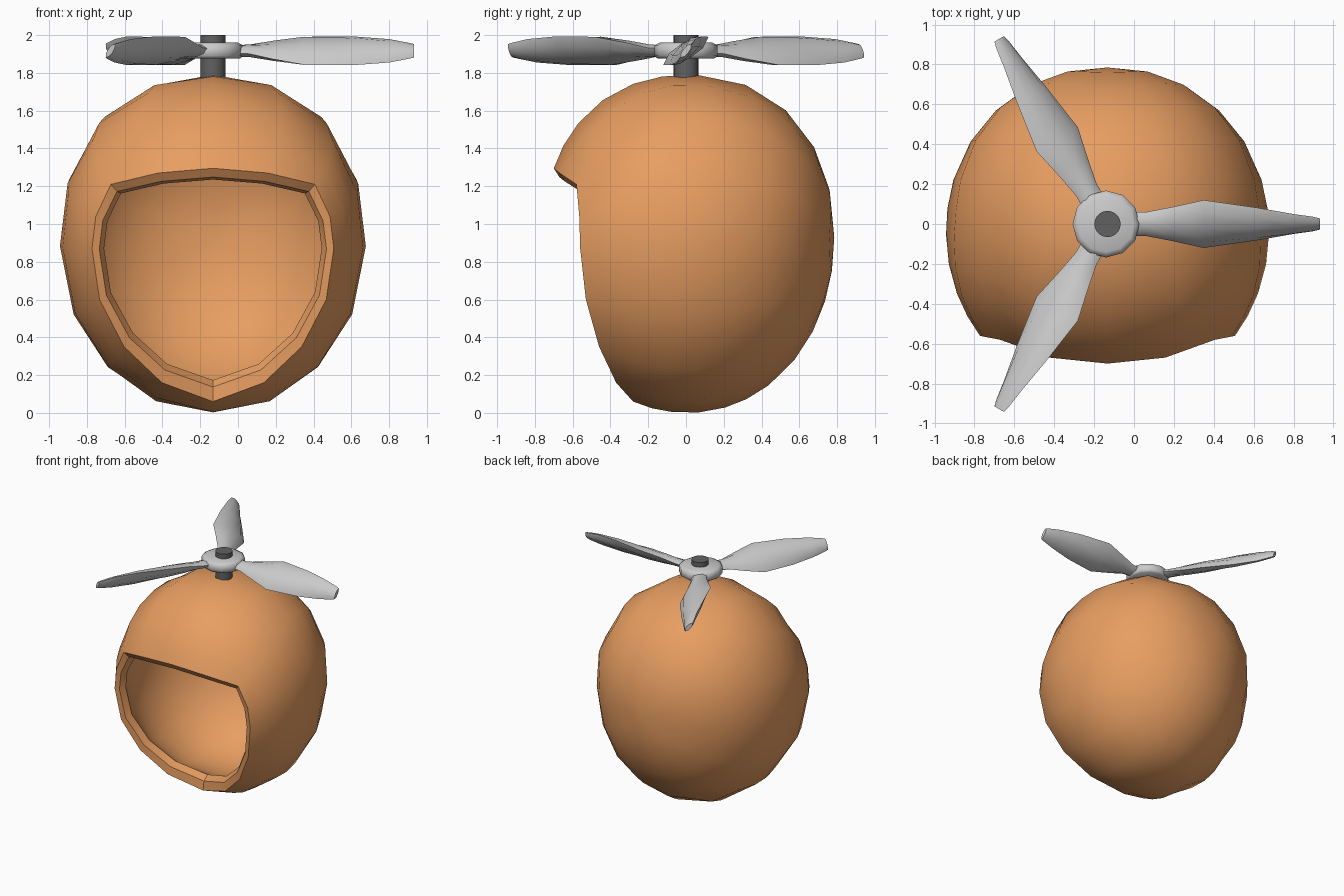
import bpy, bmesh, math
from mathutils import Vector, Matrix

if "Cube" in bpy.data.objects:
    bpy.data.objects.remove(bpy.data.objects["Cube"])

CX = -0.133
CENTRE = Vector((CX, 0, 0.93))


def material(name, colour):
    m = bpy.data.materials.new(name)
    m.diffuse_color = colour
    m.use_nodes = True
    m.node_tree.nodes["Principled BSDF"].inputs["Base Color"].default_value = m.diffuse_color
    return m


def finish(bm, name, mat=None, angle=35):
    bmesh.ops.recalc_face_normals(bm, faces=bm.faces)
    me = bpy.data.meshes.new(name)
    bm.to_mesh(me)
    bm.free()
    ob = bpy.data.objects.new(name, me)
    bpy.context.collection.objects.link(ob)
    if mat:
        me.materials.append(mat)
    bpy.ops.object.select_all(action='DESELECT')
    ob.select_set(True)
    bpy.context.view_layer.objects.active = ob
    bpy.ops.object.shade_smooth_by_angle(angle=math.radians(angle))
    return ob


def loft(bm, rings, start=None, end=None):
    """Skin equal-sized rings; ends close with a pole point or a flat cap."""
    loops = [[bm.verts.new(p) for p in r] for r in rings]
    n = len(loops[0])
    for a, b in zip(loops, loops[1:]):
        for i in range(n):
            j = (i + 1) % n
            bm.faces.new((a[i], a[j], b[j], b[i]))
    for loop, pole in ((loops[0], start), (loops[-1], end)):
        if pole is None:
            bm.faces.new(loop)
        else:
            v = bm.verts.new(pole)
            for i in range(n):
                bm.faces.new((loop[i], loop[(i + 1) % n], v))


def egg_radius(d, inset):
    """Distance from the centre to the egg surface along direction d."""
    up = d.z > 0
    p = 2.18 if up else 2.06
    axes = (0.792 - inset, 0.785 - inset, (0.866 if up else 0.934) - inset)
    return sum(abs(c / a) ** p for c, a in zip(d, axes)) ** (-1 / p)


# Spoke angles around the egg, clockwise from the top
half_turn = [0, 21, 42, 68, 93, 119, 141, 161, 180]
spokes = [math.radians(a) for a in half_turn + [360 - a for a in half_turn[-2:0:-1]]]
SWEEP = [0, .06, .125, .205, .285, .355, .435, .55, .66, .77, .88]


def shell_rings(rim, inset):
    """Rings sweeping from the face opening round to the back of the egg."""
    rings = []
    for t in SWEEP:
        ring = []
        for p, target in zip(rim, spokes):
            v = p - CENTRE
            d0 = v.normalized()
            flare = v.length / egg_radius(d0, inset)
            a0 = math.atan2(d0.x, d0.z) % math.tau
            a = a0 + (target - a0) * min(1, t * 3)
            theta = math.acos(d0.y) * (1 - t)
            d = Vector((math.sin(theta) * math.sin(a), math.cos(theta),
                        math.sin(theta) * math.cos(a)))
            ring.append(CENTRE + d * egg_radius(d, inset) * (1 + (flare - 1) * (1 - t) ** 3))
        rings.append(ring)
    return rings


# Helmet shell: outer skin, stepped lip of the face opening, inner skin
half = [(0, -.70, 1.295), (.29, -.67, 1.27), (.54, -.58, 1.21),
        (.62, -.565, 1.04), (.64, -.56, .87), (.60, -.53, .60),
        (.47, -.46, .35), (.27, -.37, .16), (0, -.28, .06)]
full = half + [(-x, y, z) for x, y, z in half[-2:0:-1]]
rim = [Vector((CX + x, y, z)) for x, y, z in full]


def lip(sx, sz, zc, depth, extra):
    return [Vector((CX + (p.x - CX) * sx,
                    p.y + depth + extra * max(0, (p.z - 1.05) / .25),
                    zc + (p.z - zc) * sz)) for p in rim]


inner_rim = lip(.90, .86, .87, .06, .04)
rings = (shell_rings(rim, 0)[::-1] + [lip(.94, .90, .83, .01, .02)]
         + shell_rings(inner_rim, .05))
bm = bmesh.new()
loft(bm, rings, Vector((CX, .785, .93)), Vector((CX, .735, .93)))
finish(bm, "helmet_shell", material("orange", (.80, .34, .12, 1)))

# Shaft on top of the helmet
bm = bmesh.new()
bmesh.ops.create_cone(bm, cap_ends=True, segments=20, radius1=.066, radius2=.066,
                      depth=.25, matrix=Matrix.Translation((CX, 0, 1.875)))
finish(bm, "propeller_shaft", material("dark_grey", (.12, .12, .12, 1)))

# Hub
PX = -0.14
bm = bmesh.new()
profile = [(.15, 1.876), (.168, 1.89), (.168, 1.945), (.14, 1.96)]
loft(bm, [[(PX + r * math.cos(i * math.tau / 12), r * math.sin(i * math.tau / 12), z)
           for i in range(12)] for r, z in profile])
finish(bm, "propeller_hub", angle=75)

# Blades: sections of (radius, half width, half rise, half thickness)
sections = [(.10, .06, .010, .030), (.20, .06, .016, .030), (.33, .085, .045, .038),
            (.49, .12, .074, .044), (.75, .083, .076, .038), (.94, .05, .062, .028),
            (1.04, .036, .043, .022), (1.072, .028, .036, .016)]


def section(r, w, h, t):
    chord = Vector((0, w, h))
    up = Vector((0, -h, w)).normalized() * t
    outline = [(1, 0), (.6, .8), (0, 1), (-.6, .8),
               (-1, 0), (-.6, -.8), (0, -1), (.6, -.8)]
    return [Vector((r, 0, 0)) + chord * a + up * b for a, b in outline]


for n in range(3):
    bm = bmesh.new()
    loft(bm, [section(*s) for s in sections])
    bm.transform(Matrix.Translation((PX, 0, 1.917)) @ Matrix.Rotation(n * math.tau / 3, 4, 'Z'))
    finish(bm, f"propeller_blade_{n + 1}", angle=75)
